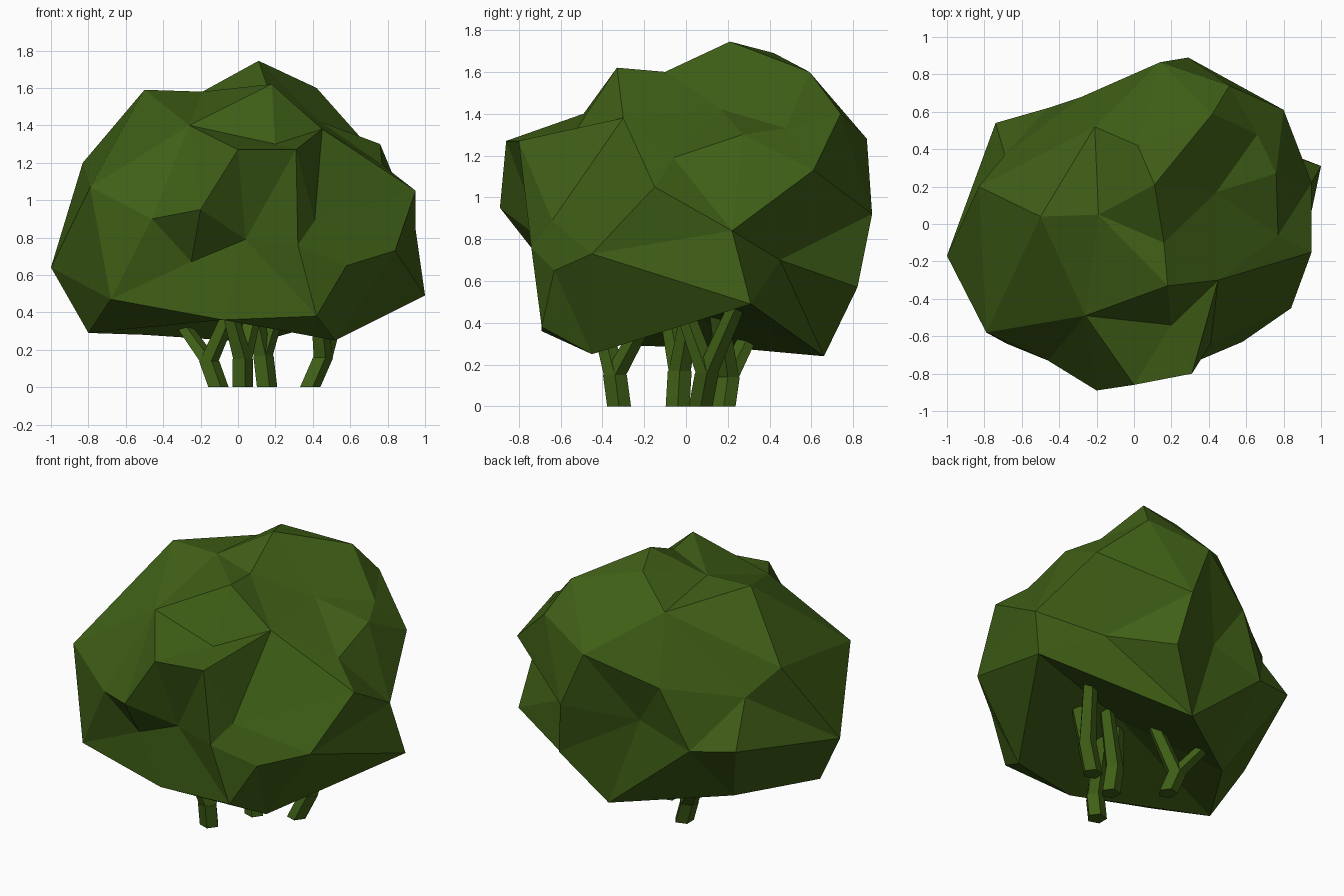
import bpy, bmesh, math
from mathutils import Vector

if "Cube" in bpy.data.objects:
    bpy.data.objects.remove(bpy.data.objects["Cube"])

leaf = bpy.data.materials.new("leaf_green")
leaf.diffuse_color = (0.05, 0.115, 0.008, 1)
leaf.use_nodes = True
leaf.node_tree.nodes["Principled BSDF"].inputs["Base Color"].default_value = leaf.diffuse_color


def finish(name, bm):
    bmesh.ops.recalc_face_normals(bm, faces=bm.faces[:])
    mesh = bpy.data.meshes.new(name)
    bm.to_mesh(mesh)
    bm.free()
    mesh.materials.append(leaf)
    obj = bpy.data.objects.new(name, mesh)
    bpy.context.collection.objects.link(obj)
    return obj


# Foliage: lumps and hollows, skinned by wrapping their directions on a sphere
LUMPS = [
    # crown
    (.11, .21, 1.745), (-.5, .04, 1.59), (-.19, .05, 1.58), (.18, -.33, 1.62),
    (.16, -.1, 1.6), (.42, .59, 1.6), (.02, .42, 1.69), (-.21, .52, 1.52),
    (-.26, -.49, 1.4), (.44, .17, 1.42), (.2, -.54, 1.3),
    # front
    (0, -.86, 1.27), (.31, -.8, 1.27), (-.2, -.89, .95), (.41, -.64, .89),
    (-.79, -.58, 1.07), (-.46, -.73, .9), (.04, -.68, .79), (.58, -.63, .65),
    (.42, -.69, .38), (-.68, -.64, .47), (.45, -.3, 1.38), (.32, -.74, .76),
    (-.25, -.67, .67),
    # right
    (.95, -.15, 1.05), (.84, -.45, .73), (1, .31, .49), (.95, .22, .84),
    (.77, -.06, 1.19), (.76, .27, 1.3), (.66, .48, 1.33), (.8, .61, 1.13),
    # back
    (.51, .74, 1.4), (.14, .865, 1.28), (.29, .89, .92), (-.28, .68, 1.1),
    (.35, .82, .57), (.6, .45, .7), (-.46, .62, .71), (-.1, .62, .82),
    # left
    (-.74, .54, .75), (-.69, .37, 1.03), (-.83, .2, 1.2), (-1, -.17, .64),
    # underside
    (.52, -.45, .25), (-.8, -.25, .29), (-.08, -.69, .36),
    (.1, .66, .24), (-.5, .22, .28), (.1, 0, .5),
]
bm = bmesh.new()
centre = Vector((0, 0, .8))
pairs = [(bm.verts.new((Vector(p) - centre).normalized()), p) for p in LUMPS]
bmesh.ops.convex_hull(bm, input=bm.verts[:])
for v, p in pairs:
    v.co = p
finish("foliage", bm)


# Stems: tapered five-sided tubes that fork
def tube(bm, path, radii, sides=5):
    rings = []
    for p, r in zip(path, radii):
        rings.append([bm.verts.new((p[0] + r * math.cos(math.tau * i / sides),
                                    p[1] + r * math.sin(math.tau * i / sides), p[2]))
                      for i in range(sides)])
    for a, b in zip(rings, rings[1:]):
        for i in range(sides):
            j = (i + 1) % sides
            bm.faces.new((a[i], a[j], b[j], b[i]))
    bm.faces.new(rings[0][::-1])
    bm.faces.new(rings[-1])


# foot, fork, branch tips
STEMS = {
    "stem_front": ((.02, -.32, 0), (.02, -.34, .15), [(-.06, -.42, .45), (.1, -.16, .48)]),
    "stem_middle": ((.15, -.04, 0), (.13, -.03, .17), [(.05, -.1, .55), (.24, .03, .52)]),
    "stem_back": ((-.11, .18, 0), (-.16, .2, .14), [(-.36, .34, .42), (0, .15, .5)]),
    "stem_right": ((.38, .07, 0), (.45, .1, .16), [(.55, .25, .5), (.42, -.03, .52)]),
}
for name, (foot, fork, tips) in STEMS.items():
    bm = bmesh.new()
    tube(bm, [foot, fork], [.06, .06])
    for tip in tips:
        tube(bm, [fork, tip], [.056, .045])
    finish(name, bm)
